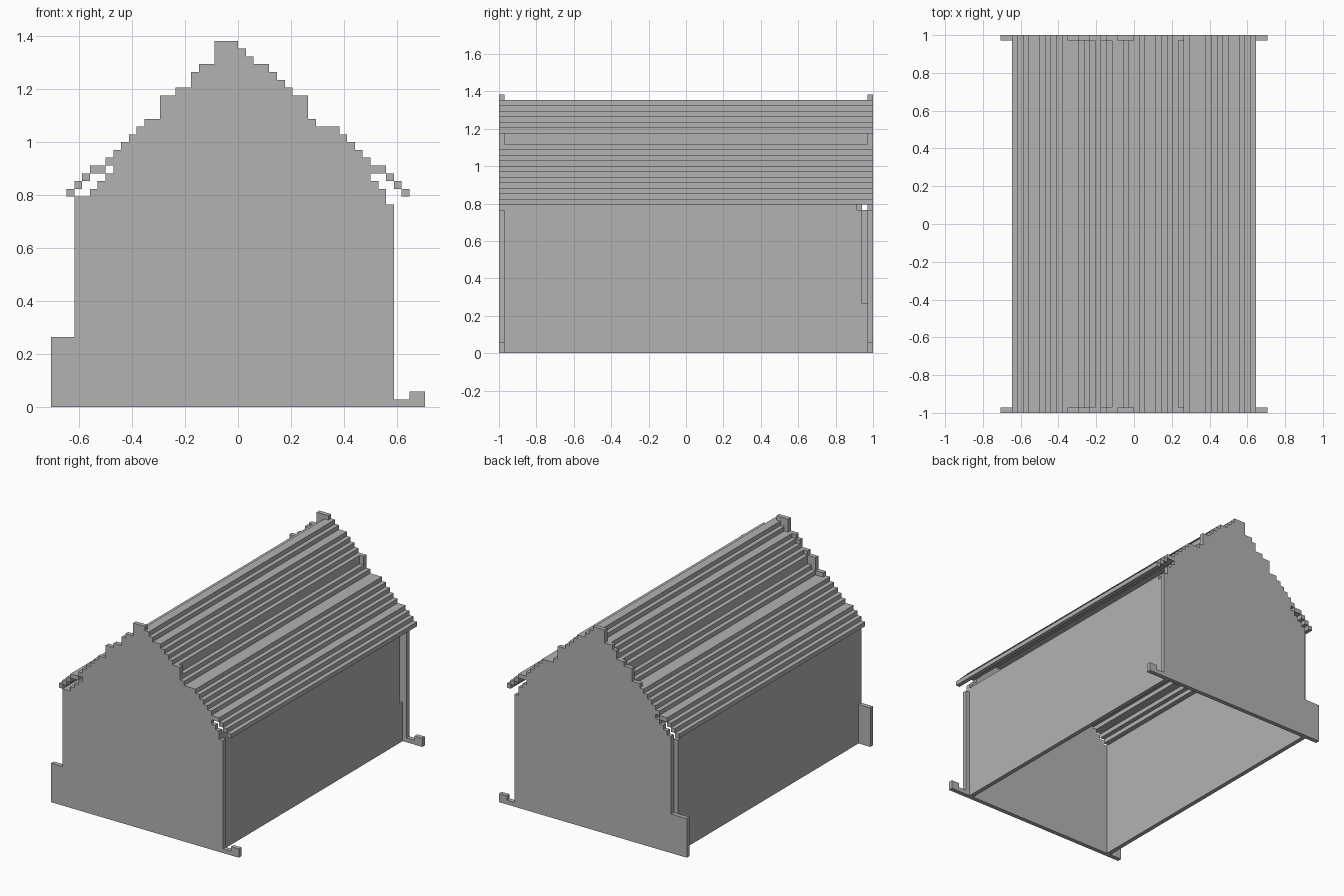
import bpy
import bmesh

U = 2 / 68                      # size of one block
WIDE, LONG = 48, 68             # blocks across and along

cube = bpy.data.objects.get("Cube")
if cube:
    bpy.data.objects.remove(cube, do_unlink=True)

grey = bpy.data.materials.new("plain_grey")
grey.use_nodes = True
colour = (0.45, 0.45, 0.45, 1)
grey.diffuse_color = colour
grey.node_tree.nodes["Principled BSDF"].inputs["Base Color"].default_value = colour


def finish(name, bm):
    bmesh.ops.recalc_face_normals(bm, faces=bm.faces)
    mesh = bpy.data.meshes.new(name)
    bm.to_mesh(mesh)
    bm.free()
    mesh.materials.append(grey)
    obj = bpy.data.objects.new(name, mesh)
    bpy.context.collection.objects.link(obj)
    return obj


def add_prism(bm, outline, y0, y1):
    """Extrude an outline of (column, row) points between two y block numbers."""
    verts = [bm.verts.new(((c - WIDE / 2) * U, (y0 - LONG / 2) * U, r * U))
             for c, r in outline]
    face = bm.faces.new(verts)
    out = bmesh.ops.extrude_face_region(bm, geom=[face])
    moved = [v for v in out["geom"] if isinstance(v, bmesh.types.BMVert)]
    bmesh.ops.translate(bm, verts=moved, vec=(0, (y1 - y0) * U, 0))


def add_box(bm, c0, c1, y0, y1, r0, r1):
    add_prism(bm, [(c0, r0), (c1, r0), (c1, r1), (c0, r1)], y0, y1)


# Stepped gable panels: each step is (first column, height)
steps = [(0, 9), (3, 27), (5, 28), (6, 29), (7, 30), (8, 32), (9, 34),
         (10, 35), (11, 36), (12, 37), (14, 40), (16, 41), (18, 43), (19, 44),
         (21, 47), (24, 46), (25, 45), (26, 44), (28, 43), (29, 42), (30, 41),
         (31, 40), (33, 37), (34, 36), (37, 35), (38, 34), (39, 33), (40, 31),
         (41, 29), (42, 28), (43, 26), (44, 1), (46, 2)]


def gable(name, profile, y0):
    outline = [(0, 0)]
    ends = [c for c, _ in profile[1:]] + [WIDE]
    for (start, top), end in zip(profile, ends):
        outline += [(start, top), (end, top)]
    outline.append((WIDE, 0))
    bm = bmesh.new()
    add_prism(bm, outline, y0, y0 + 1)
    finish(name, bm)


gable("front_gable", steps, 0)
back_steps = [(4, h) if c == 3 else (c, h) for c, h in steps]
gable("back_gable", back_steps, LONG - 1)

# Side walls, cut back in steps at the rear corners
bm = bmesh.new()
add_box(bm, 42, 43, 1, 67, 0, 9)
add_box(bm, 42, 43, 1, 66, 9, 26)
add_box(bm, 42, 43, 1, 65, 26, 27)
finish("left_wall", bm)

bm = bmesh.new()
add_box(bm, 3, 4, 1, 67, 0, 26)
add_box(bm, 3, 4, 1, 66, 26, 27)
finish("right_wall", bm)

# Roof courses, from the ridge down to the eave, mirrored on both slopes
heights = [46, 45, 44, 44, 43, 42, 41, 40, 38, 37, 36, 36, 36,
           35, 34, 33, 32, 31, 31, 30, 29, 28]
for name, mirrored in (("left_roof", False), ("right_roof", True)):
    bm = bmesh.new()
    for i, top in enumerate(heights):
        below = heights[i + 1] if i + 1 < len(heights) else top - 1
        bottom = min(top - 1, below)
        col = WIDE // 2 - 1 - i if mirrored else WIDE // 2 + i
        add_box(bm, col, col + 1, 0, LONG, bottom, top)
    finish(name, bm)
